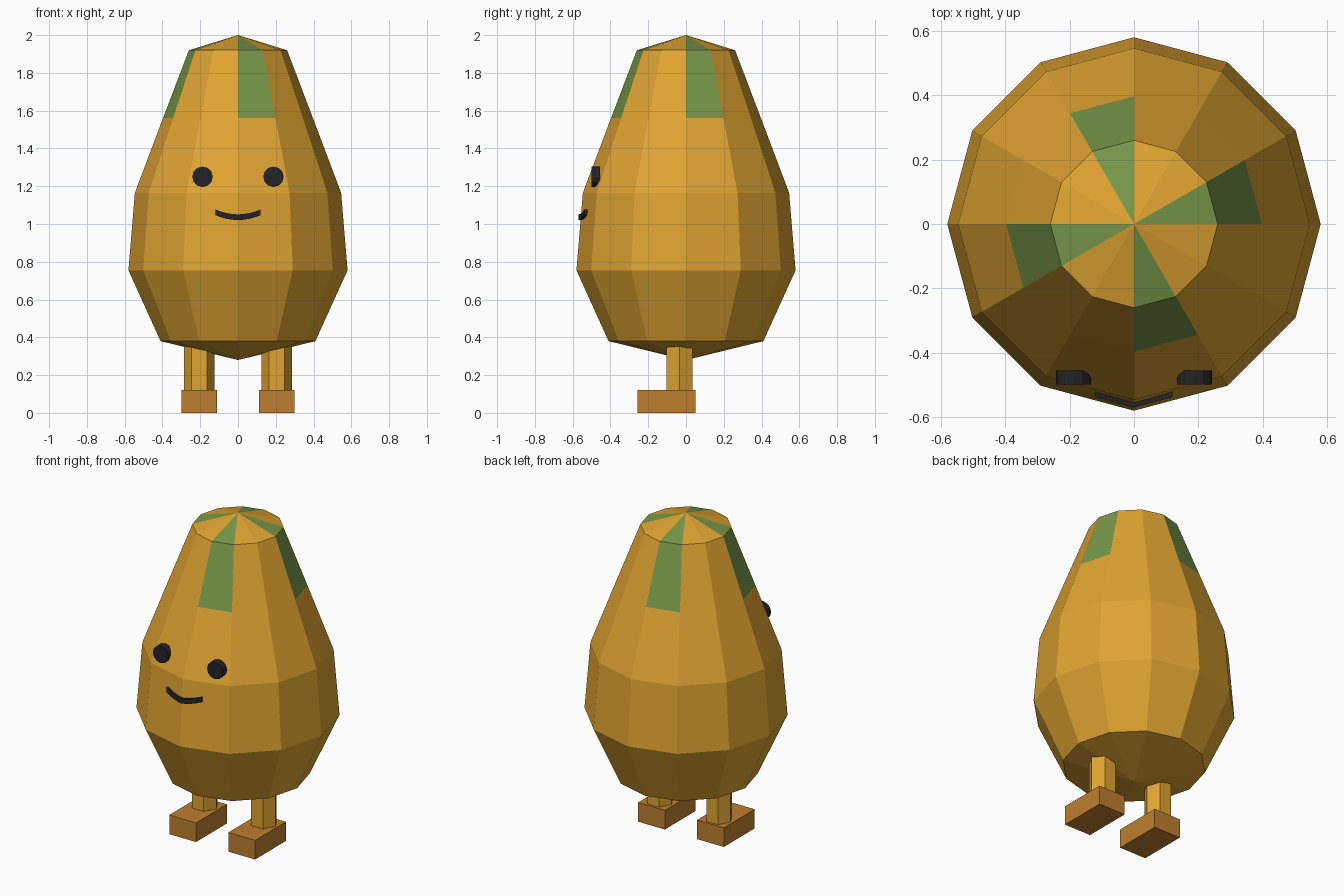
import bpy, bmesh, math
from mathutils import Matrix

if "Cube" in bpy.data.objects:
    bpy.data.objects.remove(bpy.data.objects["Cube"])


def material(name, rgb):
    m = bpy.data.materials.new(name)
    lin = [((c / 255 + 0.055) / 1.055) ** 2.4 for c in rgb]
    m.diffuse_color = (*lin, 1)
    m.use_nodes = True
    m.node_tree.nodes["Principled BSDF"].inputs["Base Color"].default_value = m.diffuse_color
    return m


GOLD = material("golden skin", (224, 164, 49))
GREEN = material("leaf green", (118, 150, 73))
BROWN = material("foot brown", (190, 127, 47))
BLACK = material("face black", (36, 36, 38))


def finish(name, bm, *mats):
    bmesh.ops.recalc_face_normals(bm, faces=bm.faces)
    me = bpy.data.meshes.new(name)
    bm.to_mesh(me)
    bm.free()
    for m in mats:
        me.materials.append(m)
    ob = bpy.data.objects.new(name, me)
    bpy.context.collection.objects.link(ob)
    return ob


def cylinder(name, sides, radius, depth, matrix, mat):
    bm = bmesh.new()
    bmesh.ops.create_cone(bm, cap_ends=True, segments=sides, radius1=radius,
                          radius2=radius, depth=depth, matrix=matrix)
    return finish(name, bm, mat)


# Body: twelve-sided lathe with every third sector green near the top
SIDES = 12
RINGS = [(0.41, 0.38), (0.58, 0.755), (0.546, 1.165), (0.397, 1.56), (0.26, 1.92)]
bm = bmesh.new()
rings = [[bm.verts.new((r * math.cos(2 * math.pi * k / SIDES),
                        r * math.sin(2 * math.pi * k / SIDES), z))
          for k in range(SIDES)] for r, z in RINGS]
bottom = bm.verts.new((0, 0, 0.28))
top = bm.verts.new((0, 0, 2.0))
for k in range(SIDES):
    n = (k + 1) % SIDES
    stripe = 1 if k % 3 == 0 else 0
    bm.faces.new((bottom, rings[0][n], rings[0][k]))
    for i in range(len(rings) - 1):
        f = bm.faces.new((rings[i][k], rings[i][n], rings[i + 1][n], rings[i + 1][k]))
        f.material_index = stripe if i == len(rings) - 2 else 0
    bm.faces.new((rings[-1][k], rings[-1][n], top)).material_index = stripe
finish("body", bm, GOLD, GREEN)

for side, s in (("left", -1), ("right", 1)):
    # Hexagonal leg with two corners pointing sideways
    cylinder(side + "_leg", 6, 0.08, 0.28,
             Matrix.Translation((s * 0.205, -0.035, 0.26)) @ Matrix.Rotation(math.pi / 2, 4, 'Z'),
             GOLD)
    # Block foot
    bm = bmesh.new()
    bmesh.ops.create_cube(bm, size=1, matrix=Matrix.Translation((s * 0.205, -0.103, 0.06))
                          @ Matrix.Diagonal((0.186, 0.306, 0.12, 1)))
    finish(side + "_foot", bm, BROWN)
    # Disc eye
    cylinder(side + "_eye", 12, 0.054, 0.044,
             Matrix.Translation((s * 0.188, -0.477, 1.25)) @ Matrix.Rotation(math.pi / 2, 4, 'X'),
             BLACK)

# Mouth: curved bar that follows the front fold of the body
bm = bmesh.new()
STEPS = 8
sections = []
for i in range(STEPS + 1):
    x = -0.12 + 0.24 * i / STEPS
    z = 1.036 + 0.026 * (x / 0.12) ** 2
    y = -0.57 + 0.268 * abs(x)
    sections.append([bm.verts.new((x, y + dy, z + dz)) for dy, dz in
                     ((0, -0.015), (0.03, -0.015), (0.03, 0.015), (0, 0.015))])
for a, b in zip(sections, sections[1:]):
    for j in range(4):
        bm.faces.new((a[j], a[(j + 1) % 4], b[(j + 1) % 4], b[j]))
bm.faces.new(sections[0])
bm.faces.new(sections[-1])
finish("mouth", bm, BLACK)
